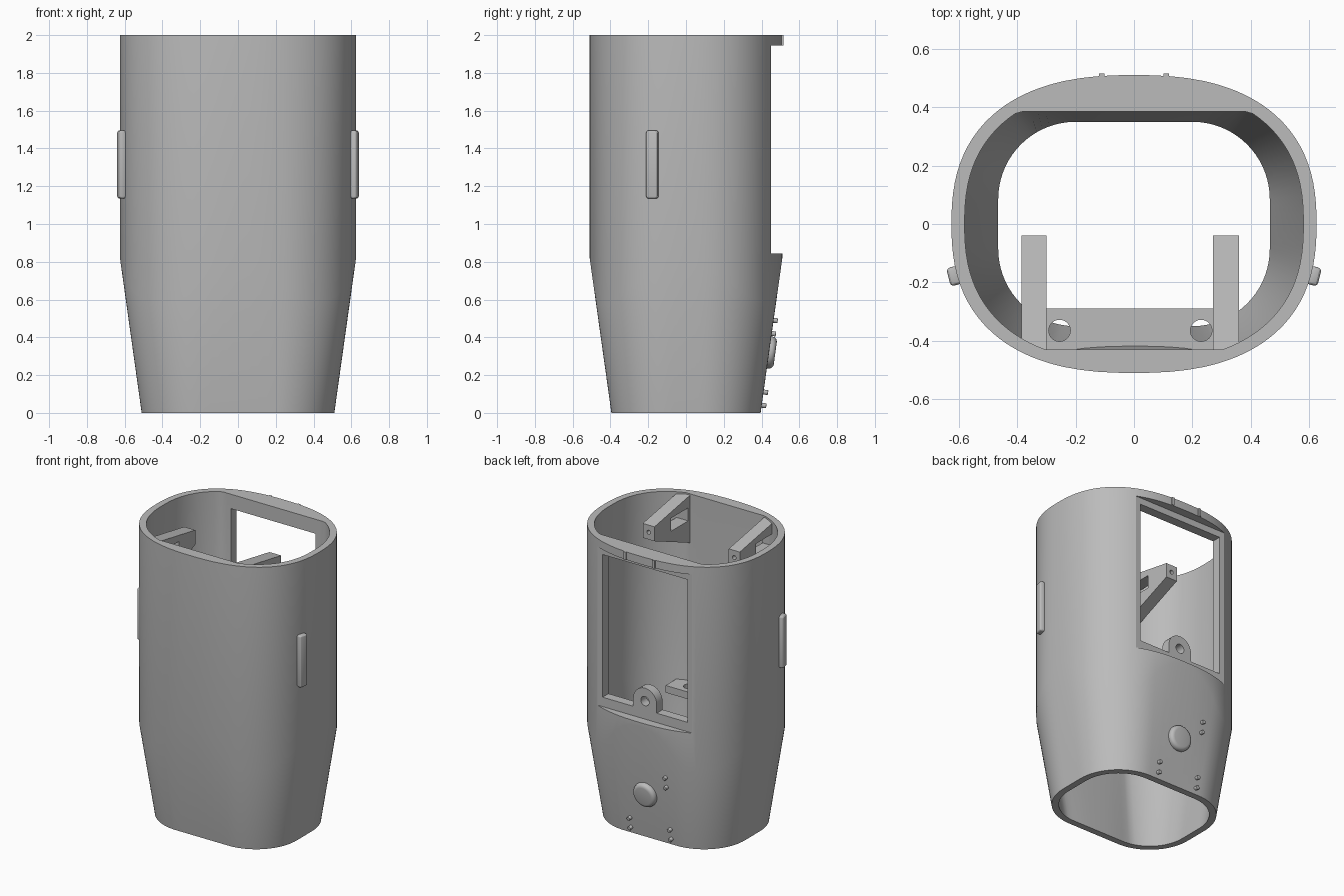
import bpy, bmesh, math
from mathutils import Vector

cube = bpy.data.objects.get("Cube")
if cube:
    bpy.data.objects.remove(cube)

grey = bpy.data.materials.new("plain grey")
grey.use_nodes = True
grey.diffuse_color = (0.5, 0.5, 0.5, 1)
grey.node_tree.nodes["Principled BSDF"].inputs["Base Color"].default_value = (0.5, 0.5, 0.5, 1)


def finish(name, bm, smooth=True):
    bmesh.ops.recalc_face_normals(bm, faces=bm.faces)
    mesh = bpy.data.meshes.new(name)
    bm.to_mesh(mesh)
    bm.free()
    mesh.materials.append(grey)
    obj = bpy.data.objects.new(name, mesh)
    bpy.context.collection.objects.link(obj)
    if smooth:
        shade(obj)
    return obj


def shade(obj):
    bpy.ops.object.select_all(action='DESELECT')
    obj.select_set(True)
    bpy.context.view_layer.objects.active = obj
    bpy.ops.object.shade_smooth_by_angle(angle=math.radians(25))


def box(name, low, high, bevel=0):
    bm = bmesh.new()
    bmesh.ops.create_cube(bm, size=1)
    low, high = Vector(low), Vector(high)
    for v in bm.verts:
        v.co = (low + high) / 2 + v.co * (high - low)
    if bevel:
        bmesh.ops.bevel(bm, geom=bm.edges[:], offset=bevel, segments=3, profile=0.5, affect='EDGES')
    return finish(name, bm, bevel > 0)


def cylinder(name, centre, radius, depth, tilt=0, bevel=0):
    bm = bmesh.new()
    bmesh.ops.create_cone(bm, cap_ends=True, segments=32, radius1=radius, radius2=radius, depth=depth)
    if bevel:
        rim = [e for e in bm.edges if all(v.co.z > 0 for v in e.verts)]
        bmesh.ops.bevel(bm, geom=rim, offset=bevel, segments=4, profile=0.5, affect='EDGES')
    obj = finish(name, bm)
    obj.location = centre
    obj.rotation_euler.x = math.radians(tilt)
    return obj


def boolean(obj, other, operation='DIFFERENCE'):
    # Apply the boolean and drop the helper
    other.hide_render = True
    mod = obj.modifiers.new("cut", 'BOOLEAN')
    mod.object, mod.operation, mod.solver = other, operation, 'EXACT'
    bpy.context.view_layer.objects.active = obj
    bpy.ops.object.modifier_apply(modifier=mod.name)
    bpy.data.objects.remove(other)


# Shell: a tapered rounded rectangle meeting a straight oval sleeve
FLAT_X, FLAT_Y, POWER, KINK = 0.2, 0.085, 2.45, 0.82
HALF_X, HALF_Y = 0.625, 0.51


def base_outline(radius):
    corners = []
    for k, (sx, sy) in enumerate([(1, 1), (-1, 1), (-1, -1), (1, -1)]):
        for i in range(19):
            a = math.radians(90 * k + 5 * i)
            corners.append(Vector((sx * FLAT_X + radius * math.cos(a), sy * FLAT_Y + radius * math.sin(a))))
    points = []
    for i, p in enumerate(corners):
        points.append(p)
        if i % 19 == 18:
            q = corners[(i + 1) % len(corners)]
            points += [p.lerp(q, t / 8) for t in range(1, 8)]
    return points


def widened(p, z):
    return Vector((p.x * (1 + 0.275 * z), p.y * (1 + 0.355 * z)))


def oval(p):
    return abs(p.x / HALF_X) ** POWER + abs(p.y / HALF_Y) ** POWER


def meeting_height(p):
    low, high = 0, KINK
    for _ in range(30):
        mid = (low + high) / 2
        if oval(widened(p, mid)) < 1:
            low = mid
        else:
            high = mid
    return low


bm = bmesh.new()
columns = []
for p, q in zip(base_outline(0.31), base_outline(0.265)):
    z = meeting_height(p)
    o = widened(p, z)
    o = o / oval(o) ** (1 / POWER)
    i = Vector((o.x * 0.928, min(0.385, max(-0.43, o.y * 0.925))))
    column = [(p, 0), (o, z), (o, 2), (i, 2), (i, z), (q, 0)]
    columns.append([bm.verts.new((c.x, c.y, h)) for c, h in column])
for n, a in enumerate(columns):
    b = columns[(n + 1) % len(columns)]
    for k in range(6):
        m = (k + 1) % 6
        bm.faces.new((a[k], b[k], b[m], a[m]))
shell = finish("shell", bm)

# Rear window with a flat recessed frame
boolean(shell, box("recess_cutter", (-0.6, 0.45, 0.845), (0.6, 0.7, 1.945)))
boolean(shell, box("window_cutter", (-0.325, 0.3, 0.91), (0.325, 0.7, 1.9)))
shade(shell)

# Hinge lug on the window sill
lug = cylinder("hinge_lug", (0, 0.418, 0.97), 0.09, 0.064, 90)
boolean(lug, box("lug_foot", (-0.09, 0.386, 0.88), (0.09, 0.45, 0.97)), 'UNION')
boolean(lug, cylinder("lug_hole", (0, 0.42, 0.97), 0.032, 0.2, 90))
shade(lug)

# Inner shelf with two screw holes
shelf = box("shelf", (-0.36, -0.43, 0.65), (0.36, -0.29, 0.7))
for x in (-0.255, 0.23):
    boolean(shelf, cylinder("shelf_hole", (x, -0.365, 0.68), 0.037, 0.3))
shade(shelf)

# Slotted gusset arms near the top
for name, x0, x1 in (("right_arm", -0.385, -0.3), ("left_arm", 0.27, 0.36)):
    bm = bmesh.new()
    profile = [(-0.04, 1.92), (-0.04, 1.82), (-0.43, 1.66), (-0.43, 1.99)]
    face = bm.faces.new([bm.verts.new((x0, y, z)) for y, z in profile])
    new = bmesh.ops.extrude_face_region(bm, geom=[face])["geom"]
    bmesh.ops.translate(bm, vec=(x1 - x0, 0, 0), verts=[v for v in new if isinstance(v, bmesh.types.BMVert)])
    arm = finish(name, bm, False)
    boolean(arm, box("slot", (x0 - 0.1, -0.41, 1.82), (x1 + 0.1, -0.22, 1.91)))
    boolean(arm, cylinder("arm_hole", ((x0 + x1) / 2, -0.04, 1.87), 0.014, 0.16, 90))

# Side grips
for name, side in (("left_grip", 1), ("right_grip", -1)):
    grip = box(name, (-0.02, -0.032, -0.18), (0.02, 0.032, 0.18), 0.013)
    grip.location = (side * 0.616, -0.178, 1.315)
    grip.rotation_euler.z = -side * math.radians(14)


# Button and pins on the tapered back
def back_y(z):
    return 0.395 * (1 + 0.34 * z)


cylinder("button", (0, back_y(0.32) + 0.005, 0.32), 0.085, 0.06, -97.7, 0.025)
for x, heights in ((-0.17, (0.49, 0.42)), (-0.17, (0.11, 0.04)), (0.14, (0.11, 0.04))):
    for z in heights:
        cylinder("pin", (x, back_y(z) + 0.005, z), 0.013, 0.04, -97.7, 0.004)

# Small catches on the top lip
for x in (-0.11, 0.11):
    box("catch", (x - 0.009, 0.46, 1.945), (x + 0.009, 0.515, 2))
